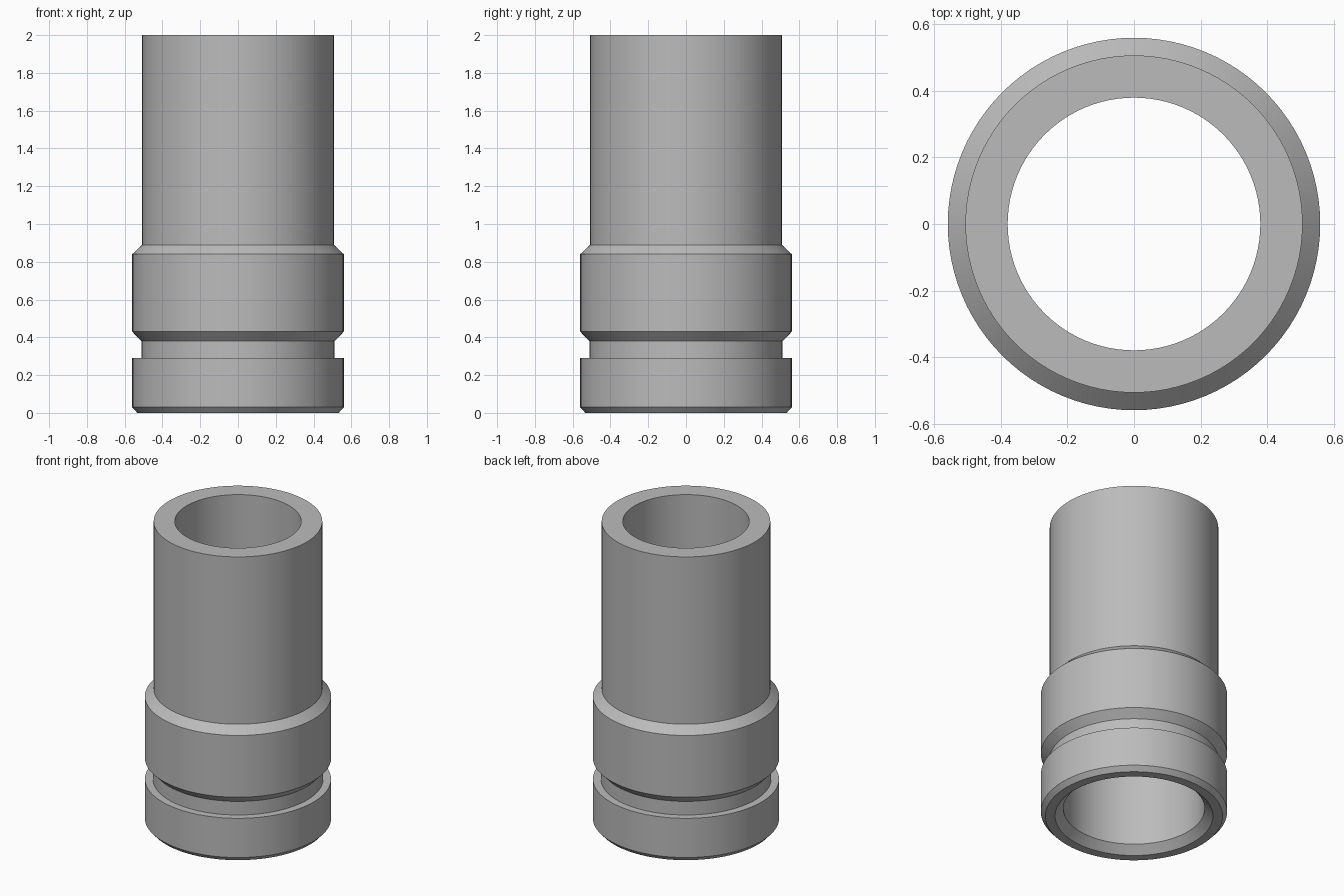
import bpy
import bmesh
import math
from mathutils import Matrix

cube = bpy.data.objects.get("Cube")
if cube:
    bpy.data.objects.remove(cube, do_unlink=True)

metal = bpy.data.materials.new("grey_metal")
grey = (0.5, 0.5, 0.5, 1)
metal.use_nodes = True
metal.diffuse_color = grey
metal.node_tree.nodes["Principled BSDF"].inputs["Base Color"].default_value = grey


def lathe(name, profile, segments=96):
    """Revolve a closed (radius, height) profile around z."""
    bm = bmesh.new()
    rings = []
    for i in range(segments):
        turn = Matrix.Rotation(math.tau * i / segments, 3, "Z")
        rings.append([bm.verts.new(turn.col[0] * r + turn.col[2] * z) for r, z in profile])
    count = len(profile)
    for i in range(segments):
        a, b = rings[i], rings[(i + 1) % segments]
        for j in range(count):
            k = (j + 1) % count
            bm.faces.new((a[j], b[j], b[k], a[k]))
    bmesh.ops.recalc_face_normals(bm, faces=bm.faces)
    mesh = bpy.data.meshes.new(name)
    bm.to_mesh(mesh)
    bm.free()
    obj = bpy.data.objects.new(name, mesh)
    bpy.context.collection.objects.link(obj)
    obj.data.materials.append(metal)
    bpy.ops.object.select_all(action="DESELECT")
    obj.select_set(True)
    bpy.context.view_layer.objects.active = obj
    bpy.ops.object.shade_smooth_by_angle(angle=math.radians(25))
    return obj


# Outside, from the base rim up: chamfered foot, groove, collar, tube
outside = [(0.533, 0), (0.56, 0.03), (0.56, 0.29), (0.512, 0.29), (0.512, 0.38),
           (0.56, 0.43), (0.56, 0.84), (0.507, 0.89), (0.507, 2)]
# Inside, from the top down: narrow bore, wider socket, flared mouth
inside = [(0.38, 2), (0.38, 0.89), (0.425, 0.84), (0.425, 0.05), (0.475, 0)]

lathe("grooved_tube", outside + inside)
